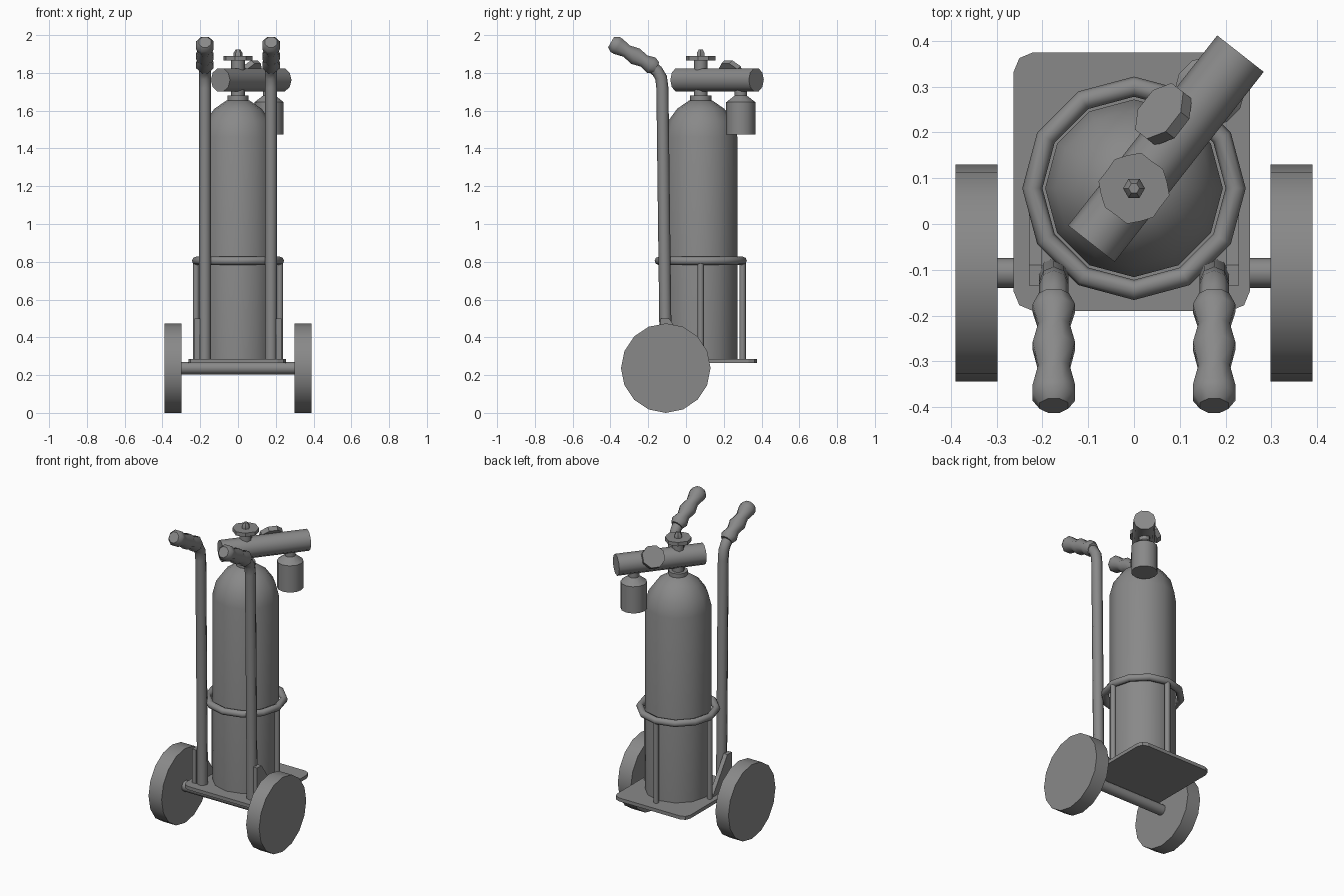
import bpy, bmesh, math
from mathutils import Vector

cube = bpy.data.objects.get("Cube")
if cube:
    bpy.data.objects.remove(cube, do_unlink=True)

grey = bpy.data.materials.new("plain grey")
grey.use_nodes = True
grey.diffuse_color = (0.25, 0.25, 0.25, 1)
grey.node_tree.nodes["Principled BSDF"].inputs["Base Color"].default_value = (0.25, 0.25, 0.25, 1)


def finish(name, bm, angle=40):
    """Turn a bmesh into a named, smooth-by-angle object."""
    bmesh.ops.recalc_face_normals(bm, faces=bm.faces)
    mesh = bpy.data.meshes.new(name)
    bm.to_mesh(mesh)
    bm.free()
    mesh.materials.append(grey)
    ob = bpy.data.objects.new(name, mesh)
    bpy.context.collection.objects.link(ob)
    bpy.ops.object.select_all(action="DESELECT")
    ob.select_set(True)
    bpy.context.view_layer.objects.active = ob
    bpy.ops.object.shade_smooth_by_angle(angle=math.radians(angle))
    return ob


def lathe(name, profile, origin, axis=(0, 0, 1), sides=12, turn=0, angle=40):
    """Capped solid of revolution; profile holds (radius, distance) pairs."""
    bm = bmesh.new()
    rot = Vector(axis).to_track_quat("Z", "Y")
    rings = []
    for r, d in profile:
        angles = [math.tau * (i + turn) / sides for i in range(sides)]
        rings.append([bm.verts.new(Vector(origin) + rot @ Vector((r * math.cos(a), r * math.sin(a), d)))
                      for a in angles])
    for lo, hi in zip(rings, rings[1:]):
        for i in range(sides):
            j = (i + 1) % sides
            bm.faces.new((lo[i], lo[j], hi[j], hi[i]))
    bm.faces.new(rings[0])
    bm.faces.new(rings[-1])
    return finish(name, bm, angle)


def rod(name, start, end, radius, sides=8, turn=0):
    span = Vector(end) - Vector(start)
    return lathe(name, [(radius, 0), (radius, span.length)], start, span, sides, turn, 50)


def prism(name, outline, offset):
    """Extrude a closed outline by an offset vector."""
    bm = bmesh.new()
    face = bm.faces.new([bm.verts.new(p) for p in outline])
    new = bmesh.ops.extrude_face_region(bm, geom=[face])["geom"]
    bmesh.ops.translate(bm, vec=offset, verts=[v for v in new if isinstance(v, bmesh.types.BMVert)])
    return finish(name, bm, 20)


def sweep(name, path, radius, sides=8):
    """Tube along a path lying in a plane of constant x."""
    bm = bmesh.new()
    pts = [Vector(p) for p in path]
    rings = []
    for k, p in enumerate(pts):
        t = (pts[min(k + 1, len(pts) - 1)] - pts[max(k - 1, 0)]).normalized()
        side = Vector((1, 0, 0))
        up = t.cross(side)
        rings.append([bm.verts.new(p + radius * (side * math.cos(a) + up * math.sin(a)))
                      for a in [math.tau * i / sides for i in range(sides)]])
    for lo, hi in zip(rings, rings[1:]):
        for i in range(sides):
            j = (i + 1) % sides
            bm.faces.new((lo[i], lo[j], hi[j], hi[i]))
    bm.faces.new(rings[0])
    bm.faces.new(rings[-1])
    return finish(name, bm, 50)


TANK_Y = 0.078
FLOOR = 0.285
AXLE = Vector((0, -0.107, 0.237))

# Base plate with rounded corners
outline = []
for cx, cy, start in ((0.21, 0.332, 0), (-0.22, 0.332, 90), (-0.22, -0.147, 180), (0.21, -0.147, 270)):
    for step in range(3):
        a = math.radians(start + step * 45)
        outline.append((cx + 0.043 * math.cos(a), cy + 0.043 * math.sin(a), 0.263))
prism("base_plate", outline, (0, 0, 0.022))

# Gas tank with domed shoulder and neck collar
lathe("tank", [(0.194, FLOOR), (0.194, 1.46), (0.172, 1.545), (0.125, 1.61), (0.06, 1.655)],
      (0, TANK_Y, 0), sides=12)
lathe("neck_collar", [(0.056, 1.65), (0.056, 1.68)], (0, TANK_Y, 0))
lathe("valve_stem", [(0.036, 1.66), (0.036, 1.865)], (0, TANK_Y, 0), sides=8, angle=50)

# Scalloped valve knob with a small tip
bm = bmesh.new()
knob = []
for i in range(16):
    a = math.tau * (i + 0.5) / 16
    r = 0.079 if i % 4 in (0, 3) else 0.076
    r = r if i % 2 else r * 0.93
    knob.append((r * math.cos(a), TANK_Y + r * math.sin(a), 1.866))
bm.free()
prism("valve_knob", knob, (0, 0, 0.024))
lathe("knob_tip", [(0.024, 1.885), (0.024, 1.905), (0.012, 1.924)], (0, TANK_Y, 0), sides=6)

# Regulator body lying across the valve
body_a = Vector((-0.093, -0.043, 1.763))
body_b = Vector((0.2325, 0.372, 1.763))
rod("regulator_body", body_a, body_b, 0.0645, 10)

# Tilted gauge on the side of the regulator
normal = Vector((-0.63, 0.49, 0.6)).normalized()
lathe("gauge", [(0.035, -0.08), (0.035, -0.03), (0.07, -0.03), (0.07, 0)],
      (0.055, 0.247, 1.815), normal, 8, 0.5)

# Canister hanging below the regulator
lathe("canister", [(0.077, 1.475), (0.077, 1.645), (0.032, 1.68), (0.032, 1.73)], (0.165, 0.29, 0))

# Retaining ring and its upright rods
bpy.ops.mesh.primitive_torus_add(location=(0, TANK_Y, 0.805), major_radius=0.222, minor_radius=0.022,
                                 major_segments=12, minor_segments=8)
ring = bpy.context.object
ring.name = "retaining_ring"
ring.data.materials.append(grey)
bpy.ops.object.shade_smooth_by_angle(angle=math.radians(50))
for name, x, y in (("left_rod", 0.222, 0), ("right_rod", -0.222, 0), ("back_rod", 0, 0.222)):
    rod(name, (x, TANK_Y + y, 0.27), (x, TANK_Y + y, 0.805), 0.017)

# Axle, wheels, poles, grips and gussets
rod("axle", AXLE - Vector((0.31, 0, 0)), AXLE + Vector((0.31, 0, 0)), 0.033, 12)
grip_dir = Vector((0, -0.245, 0.14))
grip_profile = [(0.036, 0), (0.05, 0.03), (0.037, 0.075), (0.05, 0.125), (0.037, 0.18),
                (0.05, 0.232), (0.05, 0.252), (0.034, 0.275)]
for side, s in (("left", 1), ("right", -1)):
    lathe(side + "_wheel", [(0.237, 0), (0.237, 0.092)], AXLE + Vector((s * 0.298, 0, 0)), (s, 0, 0), 16)
    x = s * 0.175
    sweep(side + "_pole", [(x, -0.107, 0.27), (x, -0.125, 1.72), (x, -0.132, 1.775),
                           (x, -0.153, 1.81), (x, -0.2, 1.847)], 0.032)
    lathe(side + "_grip", grip_profile, (x, -0.158, 1.826), grip_dir, 8, 0.5, 50)
    prism(side + "_gusset", [(s * 0.202, y, z) for y, z in
                             ((-0.134, FLOOR), (-0.134, 0.5), (-0.09, 0.5), (0.06, FLOOR))],
          (s * 0.027, 0, 0))
